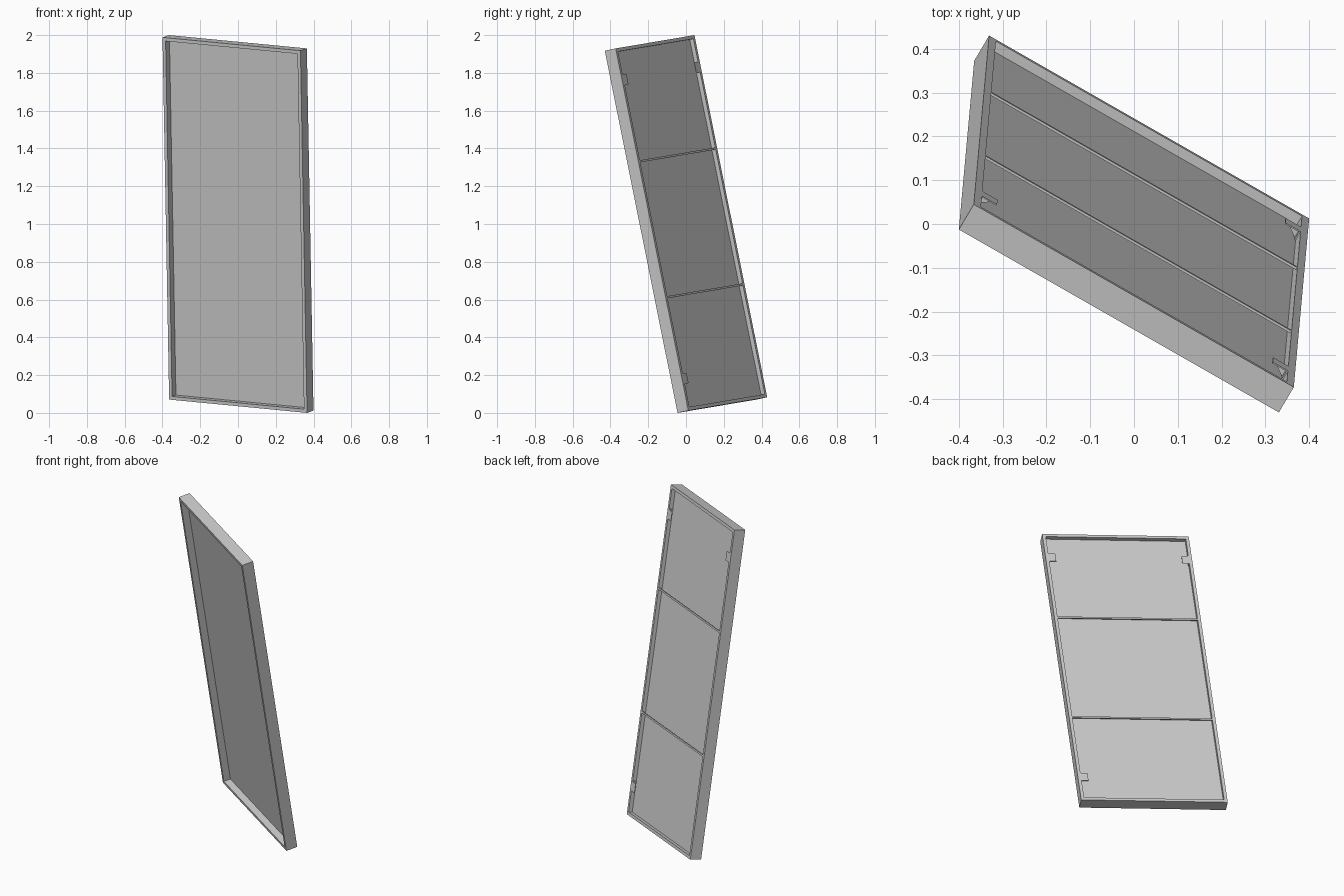
import bpy, bmesh
from mathutils import Matrix, Vector

if "Cube" in bpy.data.objects:
    bpy.data.objects.remove(bpy.data.objects["Cube"])

# Overall size: width (local x), depth (local y, back is +), length (local z)
W, D, L = 0.844, 0.068, 1.956
T = 0.0185            # rail thickness
HW, HD, HL = W / 2, D / 2, L / 2
PANEL_Y = 0.009       # middle of the recessed panel

# Leaning orientation of the whole model
up = Vector((-0.035, -0.385, 1.917)).normalized()
side = Vector((0.73, -0.417, -0.0707))
side = (side - up * side.dot(up)).normalized()
back = up.cross(side)
POSE = Matrix((side, back, up)).transposed().to_4x4()
POSE.translation = (0, 0, 1)


def finish(name, bm):
    bmesh.ops.recalc_face_normals(bm, faces=bm.faces)
    me = bpy.data.meshes.new(name)
    bm.to_mesh(me)
    bm.free()
    ob = bpy.data.objects.new(name, me)
    ob.matrix_world = POSE
    bpy.context.collection.objects.link(ob)
    return ob


def box(name, center, size):
    bm = bmesh.new()
    m = Matrix.Translation(center) @ Matrix.Diagonal((*size, 1))
    bmesh.ops.create_cube(bm, size=1, matrix=m)
    return finish(name, bm)


# Frame: rectangular profile swept around the four corners
bm = bmesh.new()
rings = []
for sx, sz in ((-1, -1), (1, -1), (1, 1), (-1, 1)):
    rings.append([bm.verts.new((sx * (HW - t), y, sz * (HL - t)))
                  for t, y in ((0, -HD), (0, HD), (T, HD), (T, -HD))])
for i in range(4):
    a, b = rings[i], rings[(i + 1) % 4]
    for j in range(4):
        k = (j + 1) % 4
        bm.faces.new((a[j], a[k], b[k], b[j]))
finish("frame", bm)

# Recessed panel
box("panel", (0, PANEL_Y, 0), (W - 2 * T, 0.004, L - 2 * T))

# Thin cross bars flush with the back of the frame
for name, s in (("lower_cross_bar", -1), ("upper_cross_bar", 1)):
    box(name, (0, HD - 0.003, s * 0.367), (W - 2 * T, 0.006, 0.011))

# Corner brackets: wall plate, back plate and triangular gusset
for name, sx, sz in (("top_left", -1, 1), ("top_right", 1, 1), ("bottom_right", 1, -1)):
    x, z = sx * (HW - T), sz * 0.807
    depth = HD - PANEL_Y
    box(name + "_bracket_wall", (x - sx * 0.0015, HD - depth / 2, z), (0.003, depth, 0.06))
    box(name + "_bracket_plate", (x - sx * 0.02, HD - 0.0015, z), (0.04, 0.003, 0.055))
    bm = bmesh.new()
    ends = [[bm.verts.new((x - sx * u, y, z + dz))
             for u, y in ((0, HD), (0.036, HD), (0, PANEL_Y))] for dz in (-0.002, 0.002)]
    for e in ends:
        bm.faces.new(e)
    for j in range(3):
        k = (j + 1) % 3
        bm.faces.new((ends[0][j], ends[0][k], ends[1][k], ends[1][j]))
    finish(name + "_bracket_gusset", bm)
